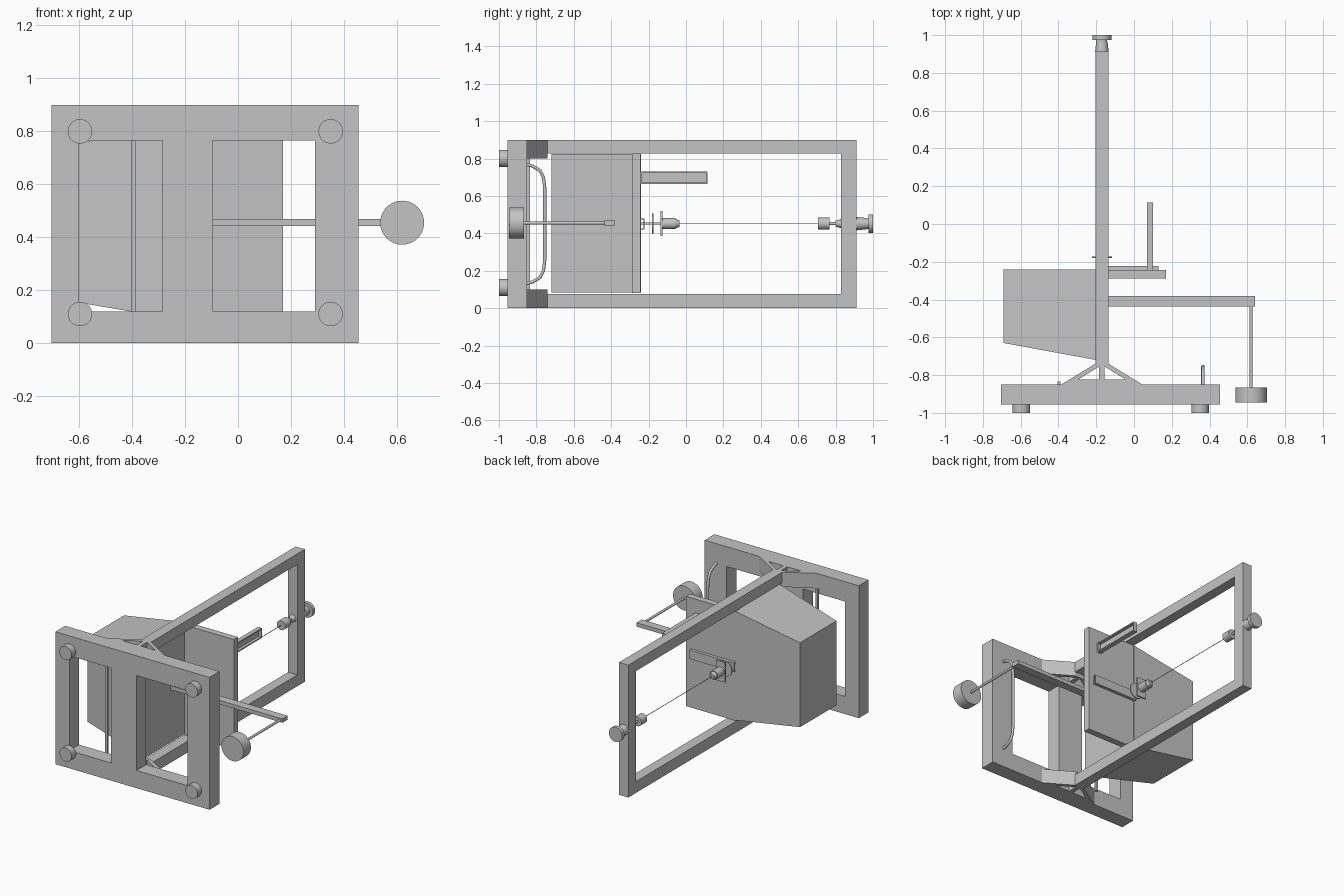
import bpy
import bmesh
from mathutils import Vector, Matrix

cube = bpy.data.objects.get("Cube")
if cube:
    bpy.data.objects.remove(cube, do_unlink=True)

grey = bpy.data.materials.new("plain grey")
grey.use_nodes = True
grey.diffuse_color = (0.55, 0.55, 0.55, 1)
grey.node_tree.nodes["Principled BSDF"].inputs["Base Color"].default_value = (0.55, 0.55, 0.55, 1)


def finish(name, bm):
    bmesh.ops.recalc_face_normals(bm, faces=bm.faces)
    mesh = bpy.data.meshes.new(name)
    bm.to_mesh(mesh)
    bm.free()
    mesh.materials.append(grey)
    ob = bpy.data.objects.new(name, mesh)
    bpy.context.collection.objects.link(ob)
    return ob


def box(name, x, y, z):
    bm = bmesh.new()
    bmesh.ops.create_cube(bm, size=1)
    for v in bm.verts:
        v.co = Vector([(r[0] + r[1]) / 2 + c * (r[1] - r[0]) for c, r in zip(v.co, (x, y, z))])
    return finish(name, bm)


def prism(name, outline, z0, z1):
    bm = bmesh.new()
    face = bm.faces.new([bm.verts.new((x, y, z0)) for x, y in outline])
    top = bmesh.ops.extrude_face_region(bm, geom=[face])["geom"]
    bmesh.ops.translate(bm, vec=(0, 0, z1 - z0), verts=[g for g in top if isinstance(g, bmesh.types.BMVert)])
    return finish(name, bm)


def smooth(ob):
    bpy.ops.object.select_all(action="DESELECT")
    ob.select_set(True)
    bpy.context.view_layer.objects.active = ob
    bpy.ops.object.shade_smooth_by_angle()


def disc(name, x, z, y0, y1, r0, r1=None):
    # Cylinder or cone running along y
    bm = bmesh.new()
    spin = Matrix.Translation((x, (y0 + y1) / 2, z)) @ Matrix.Rotation(-1.5708, 4, "X")
    bmesh.ops.create_cone(bm, cap_ends=True, segments=40, radius1=r0,
                          radius2=r0 if r1 is None else r1, depth=y1 - y0, matrix=spin)
    ob = finish(name, bm)
    smooth(ob)
    return ob


def cut(ob, *cutters):
    for c in cutters:
        c.hide_render = True
        mod = ob.modifiers.new("cut", "BOOLEAN")
        mod.operation = "DIFFERENCE"
        mod.solver = "EXACT"
        mod.object = c
        bpy.context.view_layer.objects.active = ob
        bpy.ops.object.modifier_apply(modifier=mod.name)
        bpy.data.objects.remove(c, do_unlink=True)


# Base plate with two windows, standing on four feet
base = box("base_plate", (-0.705, 0.455), (-0.955, -0.85), (0, 0.9))
cut(base,
    box("window_a", (-0.6, -0.285), (-1.1, -0.7), (0.12, 0.765)),
    box("window_b", (-0.095, 0.29), (-1.1, -0.7), (0.12, 0.765)))
for x in (-0.597, 0.35):
    for z in (0.11, 0.8):
        disc("foot", x, z, -1, -0.955, 0.046)
box("window_post", (-0.405, -0.388), (-0.85, -0.835), (0.1, 0.8))

# Long rectangular frame
frame = box("long_frame", (-0.205, -0.135), (-0.75, 0.912), (0, 0.9))
cut(frame, box("frame_opening", (-0.4, 0.1), (-0.9, 0.83), (0.077, 0.828)))

# Braced brackets joining the frame to the base
MID = -0.17
for name, z0, z1 in (("lower", 0, 0.1), ("upper", 0.8, 0.9)):
    for s in (-1, 1):
        prism(name + "_brace", [(MID + s * a, y) for a, y in (
            (0.215, -0.85), (0.035, -0.74), (0, -0.74), (0, -0.755), (0.015, -0.755), (0.125, -0.823),
            (0.14, -0.85))], z0, z1)
    prism(name + "_brace_foot", [(MID - 0.215, -0.851), (MID + 0.215, -0.851),
                                 (MID + 0.13, -0.823), (MID - 0.13, -0.823)], z0, z1)
    box(name + "_brace_strut", (MID - 0.015, MID + 0.015), (-0.85, -0.74), (z0, z1))

# Tapered housing: narrows away from the frame
housing = box("housing", (-0.69, -0.2), (-0.72, -0.24), (0.085, 0.825))
for v in housing.data.vertices:
    if v.co.x < -0.5:
        v.co.z += 0.083 if v.co.z < 0.45 else -0.083
        if v.co.y < -0.5:
            v.co.y += 0.09
box("table_plate", (-0.205, 0.17), (-0.288, -0.243), (0.08, 0.826))

# Rail standing off the table, with a long recess
rail = box("slotted_rail", (0.07, 0.1), (-0.245, 0.115), (0.665, 0.732))
cut(rail, box("rail_recess", (0.08, 0.2), (-0.235, 0.107), (0.673, 0.724)))
channel = box("cross_channel", (-0.205, 0.13), (-0.245, -0.222), (0.42, 0.48))
cut(channel, box("channel_bore", (-0.4, 0.3), (-0.24, -0.227), (0.426, 0.474)))

# Side arm with hanging weight
box("side_arm", (-0.205, 0.64), (-0.437, -0.38), (0.443, 0.469))
disc("weight_rod", 0.62, 0.455, -0.87, -0.4, 0.008)
disc("round_weight", 0.62, 0.455, -0.945, -0.865, 0.083)

# Bent grab handle behind the base
curve = bpy.data.curves.new("grab_handle", "CURVE")
curve.dimensions = "3D"
curve.bevel_depth = 0.009
curve.bevel_resolution = 3
curve.use_fill_caps = True
half = [(-0.86, 0.32), (-0.82, 0.31), (-0.78, 0.285), (-0.762, 0.25), (-0.755, 0.19)]
path = [(y, 0.45 + h) for y, h in half] + [(y, 0.45 - h) for y, h in reversed(half)]
line = curve.splines.new("POLY")
line.points.add(len(path) - 1)
for p, (y, z) in zip(line.points, path):
    p.co = (0.365, y, z, 1)
curve.materials.append(grey)
bpy.context.collection.objects.link(bpy.data.objects.new("grab_handle", curve))

# Spindle parts along the frame's centre line
for name, y0, y1, r0, r1 in (
        ("spindle_shaft", -0.24, -0.13, 0.006, 0.006), ("spindle_disc", -0.181, -0.173, 0.053, 0.053),
        ("spindle_body", -0.13, -0.055, 0.03, 0.03), ("spindle_nose", -0.055, -0.035, 0.025, 0.017),
        ("centre_wire", -0.04, 0.71, 0.002, 0.002), ("tail_chuck", 0.705, 0.767, 0.032, 0.032),
        ("tail_rod", 0.765, 0.91, 0.008, 0.008), ("tail_collar", 0.80, 0.832, 0.016, 0.025),
        ("tail_boss", 0.91, 0.965, 0.036, 0.03), ("tail_neck", 0.96, 0.978, 0.028, 0.028),
        ("tail_knob", 0.975, 1.0, 0.05, 0.05)):
    disc(name, MID, 0.452, y0, y1, r0, r1)
box("spindle_plate", (MID - 0.034, MID + 0.034), (-0.136, -0.126), (0.385, 0.52))
